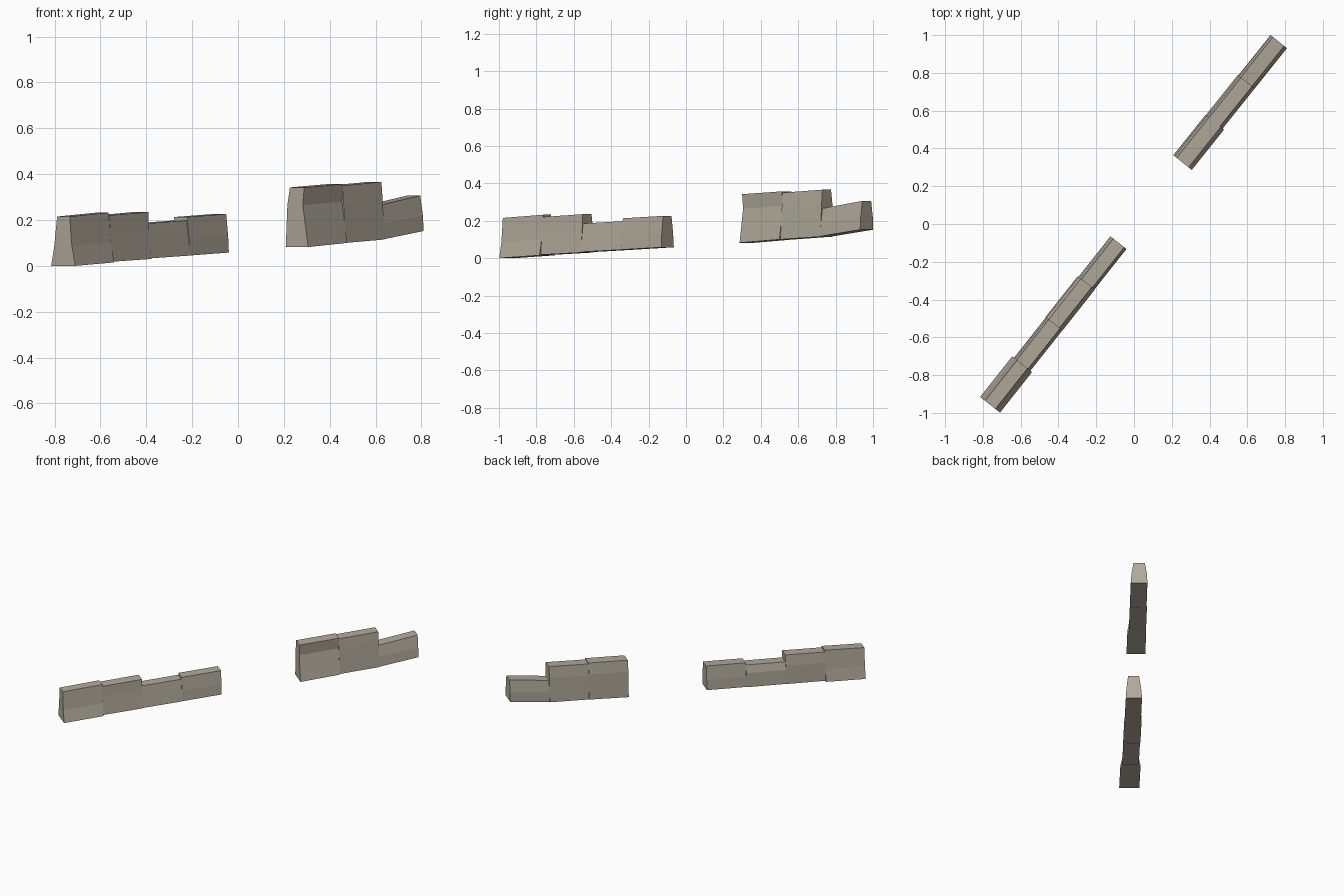
import bpy
import bmesh
from mathutils import Vector

# Remove the default cube only
default_cube = bpy.data.objects.get("Cube")
if default_cube:
    bpy.data.objects.remove(default_cube, do_unlink=True)

# One weathered stone colour
stone = bpy.data.materials.new("weathered_stone")
stone.use_nodes = True
stone_colour = (0.44, 0.40, 0.325, 1.0)
stone.diffuse_color = stone_colour
shader = next(n for n in stone.node_tree.nodes if n.type == "BSDF_PRINCIPLED")
shader.inputs["Base Color"].default_value = stone_colour
shader.inputs["Roughness"].default_value = 0.9


def wall_section(name, start, end, base, top, course, front, back):
    """Loft one flat-sided block between two vertical end profiles.

    base and top hold heights at the start and end of the block,
    course is the fraction of the height where the profile bends,
    front and back hold the half widths at foot, bend and top.
    """
    along = (end - start).normalized()
    outward = Vector((along.y, -along.x, 0))
    bm = bmesh.new()
    rings = []
    for centre, low, high in zip((start, end), base, top):
        heights = [low, low + (high - low) * course, high]
        front_side = [centre + outward * w + Vector((0, 0, z))
                      for w, z in zip(front, heights)]
        back_side = [centre - outward * w + Vector((0, 0, z))
                     for w, z in zip(back, heights)]
        outline = front_side + back_side[::-1]
        rings.append([bm.verts.new(point) for point in outline])

    # End caps and the strips joining them
    near, far = rings
    bm.faces.new(near)
    bm.faces.new(far[::-1])
    count = len(near)
    for i in range(count):
        j = (i + 1) % count
        bm.faces.new((near[j], near[i], far[i], far[j]))
    bmesh.ops.recalc_face_normals(bm, faces=bm.faces)

    mesh = bpy.data.meshes.new(name)
    bm.to_mesh(mesh)
    bm.free()
    mesh.materials.append(stone)
    section = bpy.data.objects.new(name, mesh)
    bpy.context.collection.objects.link(section)
    return section


def build_wall(prefix, start, end, sections):
    """Divide a straight run into equal blocks, one per description."""
    start, end = Vector((*start, 0)), Vector((*end, 0))
    total = len(sections)
    for i, section in enumerate(sections):
        wall_section(f"{prefix}_section_{i + 1}",
                     start.lerp(end, i / total),
                     start.lerp(end, (i + 1) / total),
                     **section)


# Low front wall: four stepped blocks climbing a gentle slope
build_wall("front_wall", (-0.762, -0.957), (-0.083, -0.098), [
    dict(base=(0, 0.015), top=(0.215, 0.232), course=0.4,
         front=(0.067, 0.048, 0.036), back=(0.067, 0.05, 0.034)),
    dict(base=(0.018, 0.03), top=(0.22, 0.235), course=0.64,
         front=(0.056, 0.044, 0.04), back=(0.055, 0.048, 0.036)),
    dict(base=(0.033, 0.045), top=(0.185, 0.198), course=0.65,
         front=(0.057, 0.044, 0.036), back=(0.058, 0.052, 0.036)),
    dict(base=(0.045, 0.058), top=(0.213, 0.226), course=0.43,
         front=(0.055, 0.051, 0.04), back=(0.053, 0.047, 0.033)),
])

# Taller rear wall: two high blocks and a broken low end
build_wall("rear_wall", (0.255, 0.327), (0.766, 0.966), [
    dict(base=(0.082, 0.1), top=(0.342, 0.357), course=0.7,
         front=(0.065, 0.035, 0.043), back=(0.06, 0.051, 0.037)),
    dict(base=(0.1, 0.115), top=(0.35, 0.366), course=0.68,
         front=(0.056, 0.045, 0.038), back=(0.058, 0.048, 0.036)),
    dict(base=(0.117, 0.152), top=(0.266, 0.306), course=0.45,
         front=(0.056, 0.051, 0.037), back=(0.055, 0.052, 0.038)),
])
